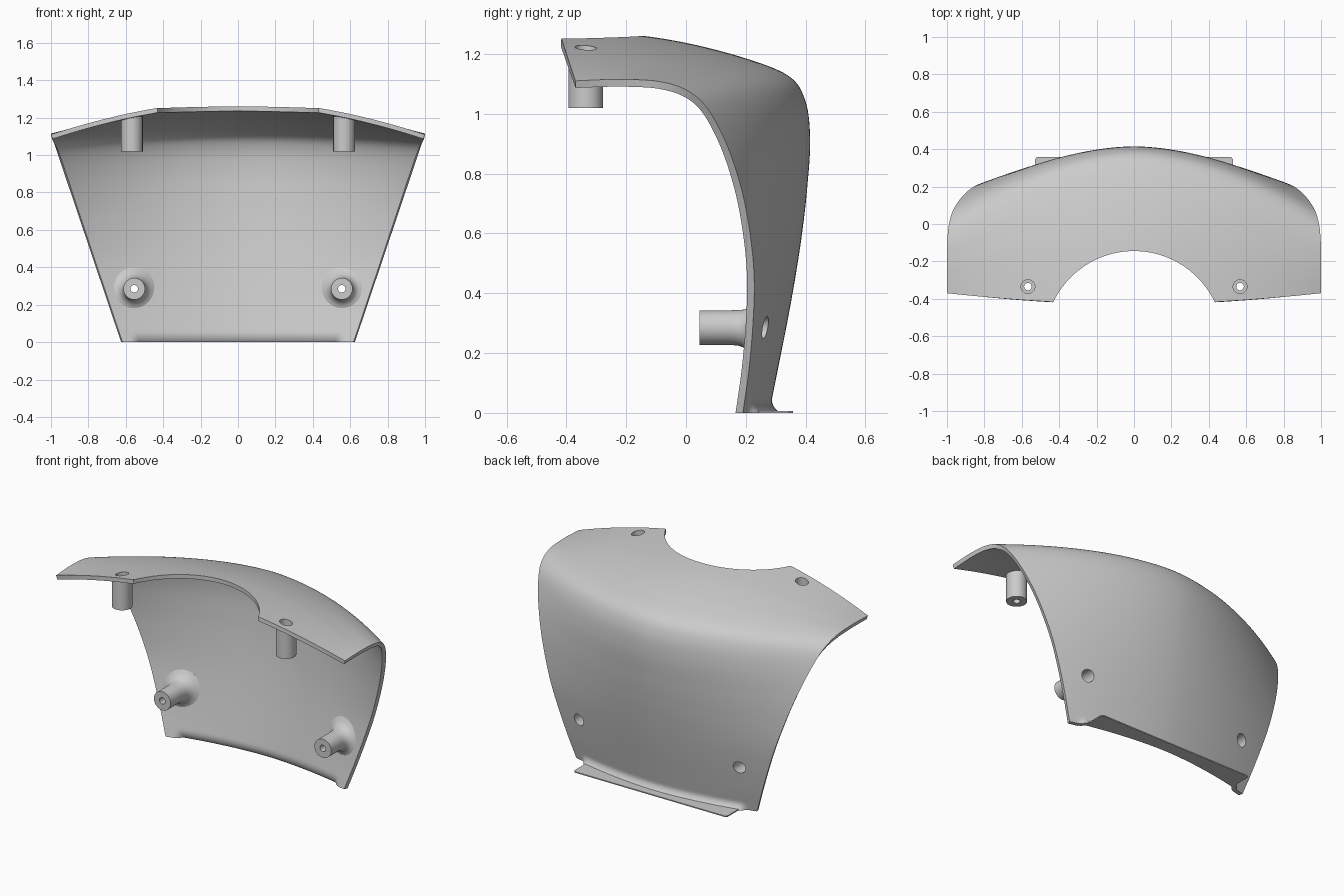
import bpy, bmesh, math
from mathutils import Vector, Matrix

if "Cube" in bpy.data.objects:
    bpy.data.objects.remove(bpy.data.objects["Cube"])

# Paired outer profiles: centre line (y, z) and side edge (y, z), bottom to front
PROFILE = [Vector(p) for p in [
    (.270, -.04, .183, -.04), (.278, 0, .190, 0), (.286, .04, .196, .04),
    (.308, .15, .211, .15), (.338, .30, .224, .30), (.365, .45, .228, .45),
    (.388, .60, .214, .60), (.405, .75, .185, .75), (.415, .91, .135, .90),
    (.400, 1.04, .070, 1.02), (.345, 1.125, 0, 1.08), (.200, 1.185, -.09, 1.108),
    (0, 1.237, -.20, 1.115), (-.20, 1.268, -.28, 1.114), (-.43, 1.292, -.37, 1.110)]]
POWER = 1.8
THICK = .025


def finish(name, bm):
    bmesh.ops.recalc_face_normals(bm, faces=bm.faces)
    me = bpy.data.meshes.new(name)
    bm.to_mesh(me)
    bm.free()
    ob = bpy.data.objects.new(name, me)
    bpy.context.collection.objects.link(ob)
    return ob


def smooth(ob):
    bpy.ops.object.select_all(action='DESELECT')
    ob.select_set(True)
    bpy.context.view_layer.objects.active = ob
    bpy.ops.object.shade_smooth_by_angle(angle=math.radians(35))


def sample_profile(steps=8):
    p = [2 * PROFILE[0] - PROFILE[1]] + PROFILE + [2 * PROFILE[-1] - PROFILE[-2]]
    out = []
    for i in range(1, len(p) - 2):
        a, b, c, d = p[i - 1:i + 3]
        for k in range(steps):
            t = k / steps
            out.append(.5 * (2 * b + (c - a) * t + (2 * a - 5 * b + 4 * c - d) * t * t
                             + (3 * b - a - 3 * c + d) * t ** 3))
    return out + [PROFILE[-1]]


def shell_point(p, u):
    f = abs(u) ** POWER
    y, z = p[0] + (p[2] - p[0]) * f, p[1] + (p[3] - p[1]) * f
    x = u * (.625 + .337 * p[3])
    # outward flare along the bottom lip
    fade = min(1, max(0, (.57 - abs(x)) / .04))
    s = max(0, .05 - max(z, -.02)) / .05
    return x, y + .035 * s * s * fade * fade * (3 - 2 * fade), z


def lathe(bm, profile, place, n=40):
    rings = []
    for r, h in profile:
        rings.append([bm.verts.new(place(r * math.cos(2 * math.pi * k / n),
                                         r * math.sin(2 * math.pi * k / n), h))
                      for k in range(n)])
    for a, b in zip(rings, rings[1:] + rings[:1]):
        for k in range(n):
            bm.faces.new((a[k], a[(k + 1) % n], b[(k + 1) % n], b[k]))


# Curved shell
COLS = 96
bm = bmesh.new()
rows = [[bm.verts.new(shell_point(p, 2 * j / COLS - 1)) for j in range(COLS + 1)]
        for p in sample_profile()]
for a, b in zip(rows, rows[1:]):
    for j in range(COLS):
        bm.faces.new((a[j], b[j], b[j + 1], a[j + 1]))
me = bpy.data.meshes.new("curved_shell")
bm.to_mesh(me)
bm.free()
shell = bpy.data.objects.new("curved_shell", me)
bpy.context.collection.objects.link(shell)
solid = shell.modifiers.new("thickness", 'SOLIDIFY')
solid.thickness = THICK
solid.offset = -1

# Cutters: round front notch, screw holes, floor trim
bm = bmesh.new()


def cut_cylinder(r, depth, matrix, n):
    bmesh.ops.create_cone(bm, cap_ends=True, segments=n, radius1=r, radius2=r,
                          depth=depth, matrix=matrix)


cut_cylinder(.4774, .5, Matrix.Translation((0, -.622, 1.3)), 128)
for s in (-1, 1):
    cut_cylinder(.037, .2, Matrix.Translation((s * .567, -.335, 1.23)), 40)
    cut_cylinder(.037, .2, Matrix.Translation((s * .555, .27, .285))
                 @ Matrix.Rotation(math.pi / 2, 4, 'X'), 40)
bmesh.ops.create_cube(bm, size=1, matrix=Matrix.Translation((0, 0, -.25))
                      @ Matrix.Diagonal((3, 2, .5, 1)))
cutter = finish("shell_cutter", bm)
cutter.hide_render = True
cutter.hide_set(True)
cut = shell.modifiers.new("cutouts", 'BOOLEAN')
cut.operation = 'DIFFERENCE'
cut.solver = 'EXACT'
cut.object = cutter
bpy.ops.object.select_all(action='DESELECT')
shell.select_set(True)
bpy.context.view_layer.objects.active = shell
for m in ("thickness", "cutouts"):
    bpy.ops.object.modifier_apply(modifier=m)
bpy.data.objects.remove(cutter)
smooth(shell)

# Thin flat lip with a straight rear edge
bm = bmesh.new()
outline = [(.53 * k / 20, .293 - .088 * abs(.53 * k / 20 / .625) ** POWER)
           for k in range(-20, 21)]
outline += [(.53, .345), (.52, .357), (-.52, .357), (-.53, .345)]
face = bm.faces.new([bm.verts.new((x, y, 0)) for x, y in outline])
top = bmesh.ops.extrude_face_region(bm, geom=[face])
bmesh.ops.translate(bm, vec=(0, 0, .007),
                    verts=[v for v in top["geom"] if isinstance(v, bmesh.types.BMVert)])
smooth(finish("bottom_lip", bm))

for s, side in ((-1, "left"), (1, "right")):
    # Upper screw boss, hanging from the top
    bm = bmesh.new()
    lathe(bm, [(.058, 1.205), (.058, 1.02), (.02, 1.02), (.02, 1.15), (.037, 1.15),
               (.037, 1.205)],
          lambda a, b, h: (s * .567 + a, -.335 + b, h))
    smooth(finish("upper_boss_" + side, bm))

    # Lower screw boss with a filleted root; root rings follow the shell slope
    def place(a, b, h):
        slope = (-.23 * a * s + .15 * b) if h > .18 else 0
        return s * .555 + a, h + slope, .285 + b

    bm = bmesh.new()
    lathe(bm, [(.115, .246), (.115, .240), (.092, .231), (.077, .218), (.066, .202),
               (.060, .183), (.058, .15), (.058, .045), (.02, .045), (.02, .17),
               (.037, .17), (.037, .246)], place)
    smooth(finish("lower_boss_" + side, bm))
